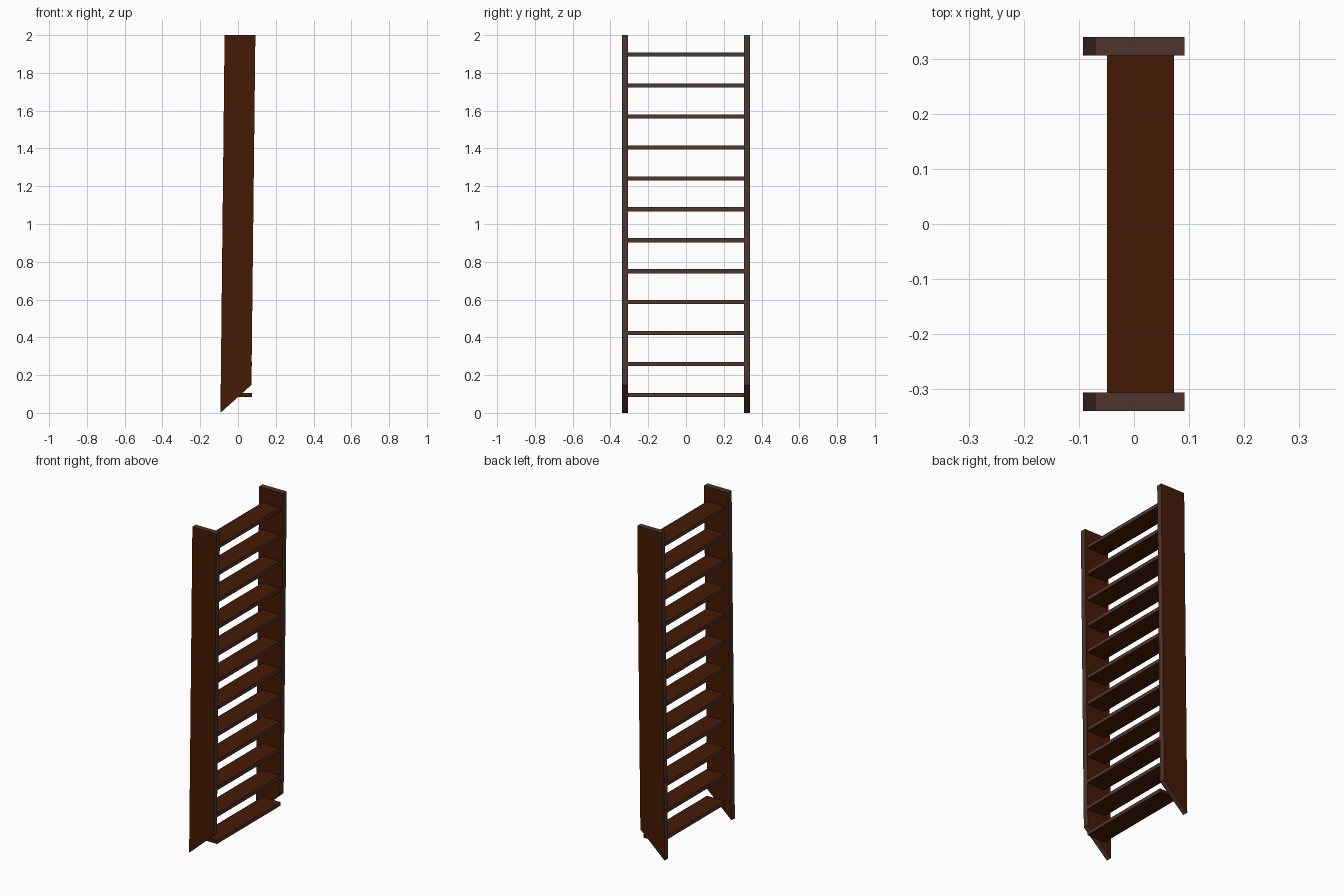
import bpy, bmesh

if "Cube" in bpy.data.objects:
    bpy.data.objects.remove(bpy.data.objects["Cube"])


def material(name, rgb):
    m = bpy.data.materials.new(name)
    m.diffuse_color = (*rgb, 1.0)
    m.use_nodes = True
    m.node_tree.nodes["Principled BSDF"].inputs["Base Color"].default_value = m.diffuse_color
    return m


wood = material("dark brown wood", (0.060, 0.0105, 0.0012))
worn = material("worn grey brown edge", (0.078, 0.036, 0.029))


def board(name, profile, y0, y1, is_edge):
    """Extrude an x-z profile along y; narrow faces get the worn colour."""
    bm = bmesh.new()
    a = [bm.verts.new((x, y0, z)) for x, z in profile]
    b = [bm.verts.new((x, y1, z)) for x, z in profile]
    bm.faces.new(a)
    bm.faces.new(b[::-1])
    n = len(a)
    for i in range(n):
        j = (i + 1) % n
        bm.faces.new((a[i], b[i], b[j], a[j]))
    bmesh.ops.recalc_face_normals(bm, faces=bm.faces)
    bm.normal_update()
    for f in bm.faces:
        f.material_index = 1 if is_edge(f.normal) else 0
    mesh = bpy.data.meshes.new(name)
    bm.to_mesh(mesh)
    bm.free()
    mesh.materials.append(wood)
    mesh.materials.append(worn)
    ob = bpy.data.objects.new(name, mesh)
    bpy.context.collection.objects.link(ob)


# Slightly leaning side rails with a slanted foot
rail = [(-0.093, 0.0), (0.071, 0.148), (0.092, 2.0), (-0.071, 2.0)]
for side, s in (("left", -1), ("right", 1)):
    y0, y1 = sorted((s * 0.306, s * 0.34))
    board(side + "_rail", rail, y0, y1, lambda n: abs(n.y) < 0.5)

# Twelve flat treads, stacked straight up between the rails
for i in range(12):
    z = 0.095 + i * 0.1638
    x0, x1, h = -0.049, 0.073, 0.011
    tread = [(x0, z - h), (x1, z - h), (x1, z + h), (x0, z + h)]
    board(f"tread_{i + 1}", tread, -0.307, 0.307, lambda n: abs(n.x) > 0.5)
